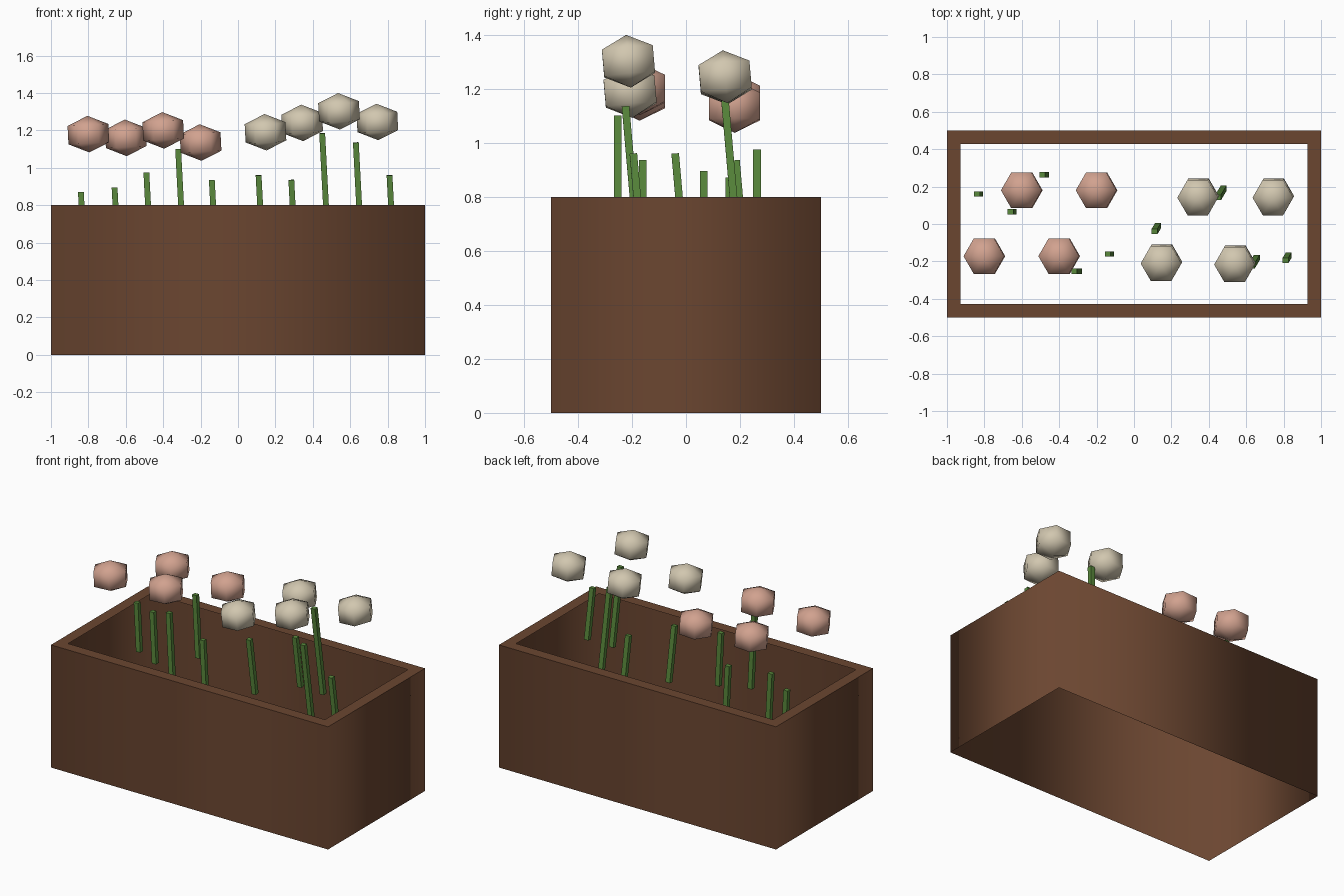
import bpy, bmesh, math
from mathutils import Matrix, Vector

if "Cube" in bpy.data.objects:
    bpy.data.objects.remove(bpy.data.objects["Cube"])


def material(name, rgb):
    m = bpy.data.materials.new(name)
    m.diffuse_color = (*rgb, 1)
    m.use_nodes = True
    m.node_tree.nodes["Principled BSDF"].inputs["Base Color"].default_value = m.diffuse_color
    return m


BROWN = material("brown wood", (0.147, 0.061, 0.030))
GREEN = material("stem green", (0.100, 0.250, 0.045))
PINK = material("dusty pink", (0.640, 0.360, 0.275))
CREAM = material("cream", (0.640, 0.570, 0.430))


def add_object(name, bm, mat, smooth=False):
    mesh = bpy.data.meshes.new(name)
    bm.to_mesh(mesh)
    bm.free()
    mesh.materials.append(mat)
    for p in mesh.polygons:
        p.use_smooth = smooth
    ob = bpy.data.objects.new(name, mesh)
    bpy.context.collection.objects.link(ob)
    return ob


def tilt(pink):
    # both groups lean to the left, the cream group also leans forward
    return (Matrix.Rotation(math.radians(-3), 4, 'Y')
            @ Matrix.Rotation(math.radians(0 if pink else 5), 4, 'X'))


# planter walls: one open shell with softly shaded corners
W, D, H, T = 1.0, 0.5, 0.8, 0.073
bm = bmesh.new()
corners = [(-W, -D), (W, -D), (W, D), (-W, D)]
low = [bm.verts.new((x, y, 0)) for x, y in corners]
high = [bm.verts.new((x, y, H)) for x, y in corners]
for i in range(4):
    j = (i + 1) % 4
    bm.faces.new((low[i], low[j], high[j], high[i]))
add_object("planter_walls", bm, BROWN, smooth=True)

# flat rim boards along the top
rims = {"front_rim": (-W, W, -D, -D + T), "back_rim": (-W, W, D - T, D),
        "left_rim": (-W, -W + T, -D + T, D - T),
        "right_rim": (W - T, W, -D + T, D - T)}
for name, (x0, x1, y0, y1) in rims.items():
    bm = bmesh.new()
    bm.faces.new([bm.verts.new((x, y, H)) for x, y in
                  ((x0, y0), (x1, y0), (x1, y1), (x0, y1))])
    add_object(name, bm, BROWN)

# stems: position and height of the top end
stems = [(-0.84, 0.16, 0.87), (-0.66, 0.065, 0.895), (-0.49, 0.263, 0.975),
         (-0.32, -0.252, 1.10), (-0.14, -0.16, 0.935), (0.11, -0.04, 0.96),
         (0.285, 0.185, 0.935), (0.45, 0.142, 1.185), (0.63, -0.224, 1.135),
         (0.81, -0.195, 0.96)]
for i, (x, y, z) in enumerate(stems):
    length = z - (0.59 + 0.045 * x)
    bm = bmesh.new()
    bmesh.ops.create_cube(bm, size=1, matrix=Matrix.LocRotScale(
        Vector((0, 0, -length / 2)), None, Vector((0.031, 0.028, length))))
    bm.transform(Matrix.Translation((x, y, z)) @ tilt(x < 0))
    add_object(f"stem_{i + 1}", bm, GREEN)

# flower heads: six-sided, three-ring squashed balls
flowers = [(-0.8, -0.172, 1.18), (-0.6, 0.18, 1.16), (-0.4, -0.172, 1.20),
           (-0.2, 0.18, 1.135), (0.147, -0.207, 1.19), (0.343, 0.145, 1.24),
           (0.54, -0.213, 1.302), (0.745, 0.145, 1.245)]
for i, (x, y, z) in enumerate(flowers):
    bm = bmesh.new()
    top, bottom = bm.verts.new((0, 0, 0.098)), bm.verts.new((0, 0, -0.098))
    rings = [[bm.verts.new((0.109 * math.cos(k * math.pi / 3),
                            0.109 * math.sin(k * math.pi / 3), h))
              for k in range(6)] for h in (-0.049, 0.049)]
    for k in range(6):
        n = (k + 1) % 6
        bm.faces.new((rings[0][k], rings[0][n], rings[1][n], rings[1][k]))
        bm.faces.new((rings[1][k], rings[1][n], top))
        bm.faces.new((rings[0][n], rings[0][k], bottom))
    bm.transform(Matrix.Translation((x, y, z)) @ tilt(x < 0))
    add_object(f"flower_head_{i + 1}", bm, PINK if x < 0 else CREAM, smooth=True)
